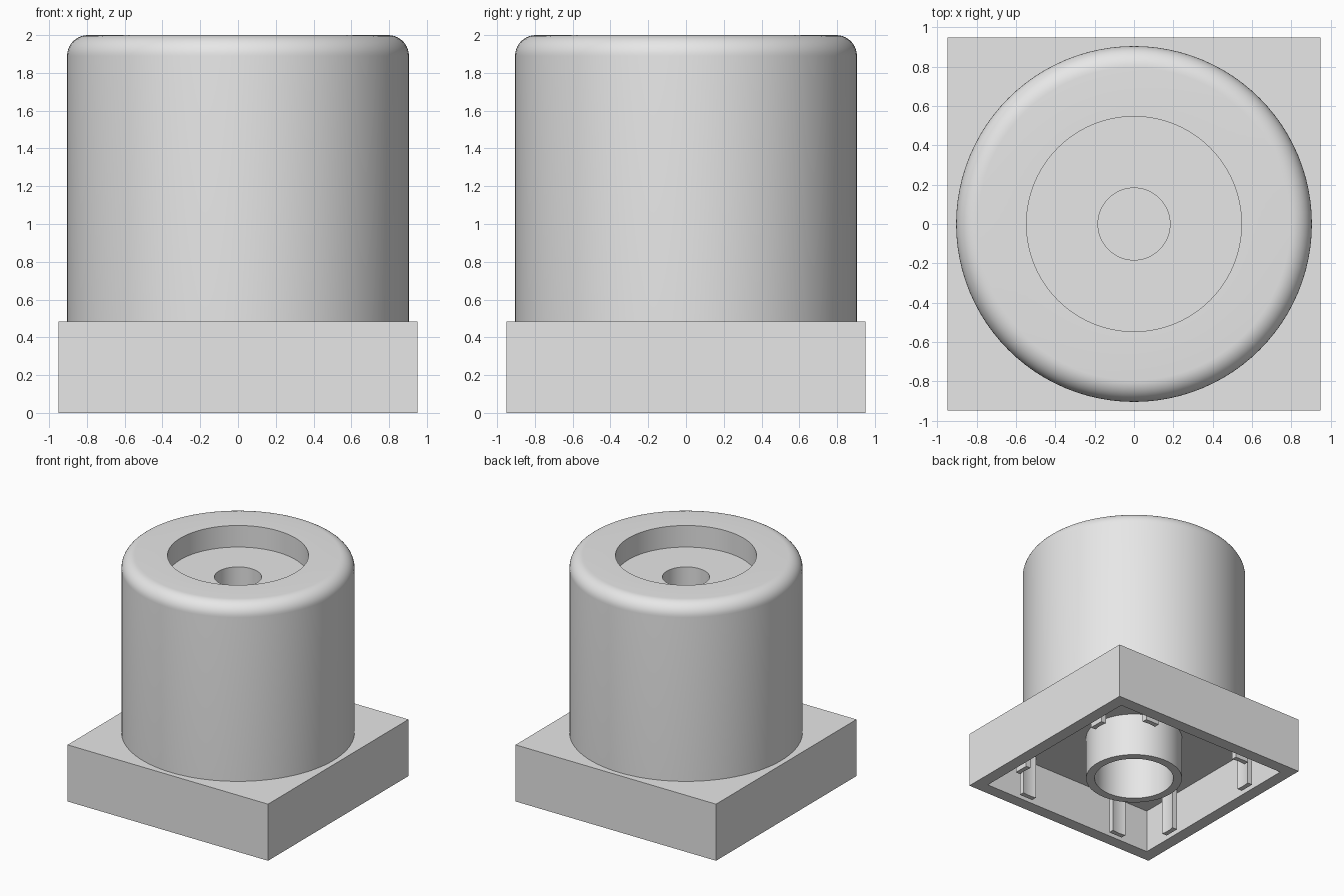
import bpy, bmesh
from math import sin, cos, pi, sqrt
from mathutils import Matrix, Vector

cube = bpy.data.objects.get("Cube")
if cube:
    bpy.data.objects.remove(cube, do_unlink=True)

grey = bpy.data.materials.new("plain grey")
grey.use_nodes = True
grey.diffuse_color = (0.8, 0.8, 0.8, 1)
grey.node_tree.nodes["Principled BSDF"].inputs["Base Color"].default_value = (0.8, 0.8, 0.8, 1)

HALF, INNER = 0.95, 0.80       # base outer and inner half widths
BASE_TOP, CEILING = 0.485, 0.38
RADIUS, FILLET = 0.905, 0.11


def finish(name, bm, smooth=False):
    bmesh.ops.recalc_face_normals(bm, faces=bm.faces)
    mesh = bpy.data.meshes.new(name)
    bm.to_mesh(mesh)
    bm.free()
    mesh.materials.append(grey)
    obj = bpy.data.objects.new(name, mesh)
    bpy.context.collection.objects.link(obj)
    if smooth:
        bpy.ops.object.select_all(action="DESELECT")
        obj.select_set(True)
        bpy.context.view_layer.objects.active = obj
        bpy.ops.object.shade_smooth_by_angle(angle=pi / 6)
    return obj


def lathe(name, profile, closed=False, steps=96):
    bm = bmesh.new()
    verts = [bm.verts.new((r, 0, z)) for r, z in profile]
    ring = verts + verts[:1] if closed else verts
    edges = [bm.edges.new(pair) for pair in zip(ring, ring[1:])]
    bmesh.ops.spin(bm, geom=verts + edges, cent=(0, 0, 0), axis=(0, 0, 1),
                   angle=2 * pi, steps=steps, use_duplicate=False)
    bmesh.ops.remove_doubles(bm, verts=bm.verts, dist=0.0005)
    return finish(name, bm, smooth=True)


# Square base, hollowed from underneath
bm = bmesh.new()
bmesh.ops.create_cube(bm, size=1, matrix=Matrix.Translation((0, 0, BASE_TOP / 2))
                      @ Matrix.Diagonal((2 * HALF, 2 * HALF, BASE_TOP, 1)))
bm.faces.ensure_lookup_table()
bottom = min(bm.faces, key=lambda f: f.calc_center_median().z)
bmesh.ops.inset_region(bm, faces=[bottom], thickness=HALF - INNER)
pocket = bmesh.ops.extrude_face_region(bm, geom=[bottom])["geom"]
if bottom.is_valid:
    bmesh.ops.delete(bm, geom=[bottom], context="FACES_ONLY")
bmesh.ops.translate(bm, vec=(0, 0, CEILING),
                    verts=[v for v in pocket if isinstance(v, bmesh.types.BMVert)])
finish("square_base", bm)

# Round body with rounded shoulder, top recess and blind centre hole
shoulder = [(RADIUS - FILLET + FILLET * cos(a), 2 - FILLET + FILLET * sin(a))
            for a in (i * pi / 20 for i in range(11))]
lathe("round_body", [(RADIUS, BASE_TOP)] + shoulder +
      [(0.547, 2), (0.547, 1.815), (0.183, 1.815), (0.183, 1.43), (0, 1.43)])

# Tube under the base
lathe("underside_tube", [(0.32, 0), (0.39, 0), (0.39, CEILING), (0.32, CEILING)],
      closed=True, steps=64)

# Gripping ribs on the inner walls, with hollowed faces
STUD, REACH, RIB = 0.475, 0.285, 0.065
offsets = [RIB * (i / 4 - 1) for i in range(9)]
outline = [(INNER, RIB), (INNER, -RIB)]
outline += [(STUD + sqrt(REACH ** 2 - t * t), t) for t in offsets]
for wall in range(4):
    for side, label in ((-1, "a"), (1, "b")):
        bm = bmesh.new()
        turn = Matrix.Rotation(wall * pi / 2, 4, "Z")
        face = bm.faces.new([bm.verts.new(turn @ Vector((x, y + side * STUD, 0)))
                             for x, y in outline])
        top = bmesh.ops.extrude_face_region(bm, geom=[face])["geom"]
        bmesh.ops.translate(bm, vec=(0, 0, CEILING),
                            verts=[v for v in top if isinstance(v, bmesh.types.BMVert)])
        finish(f"inner_rib_{wall + 1}{label}", bm, smooth=True)
